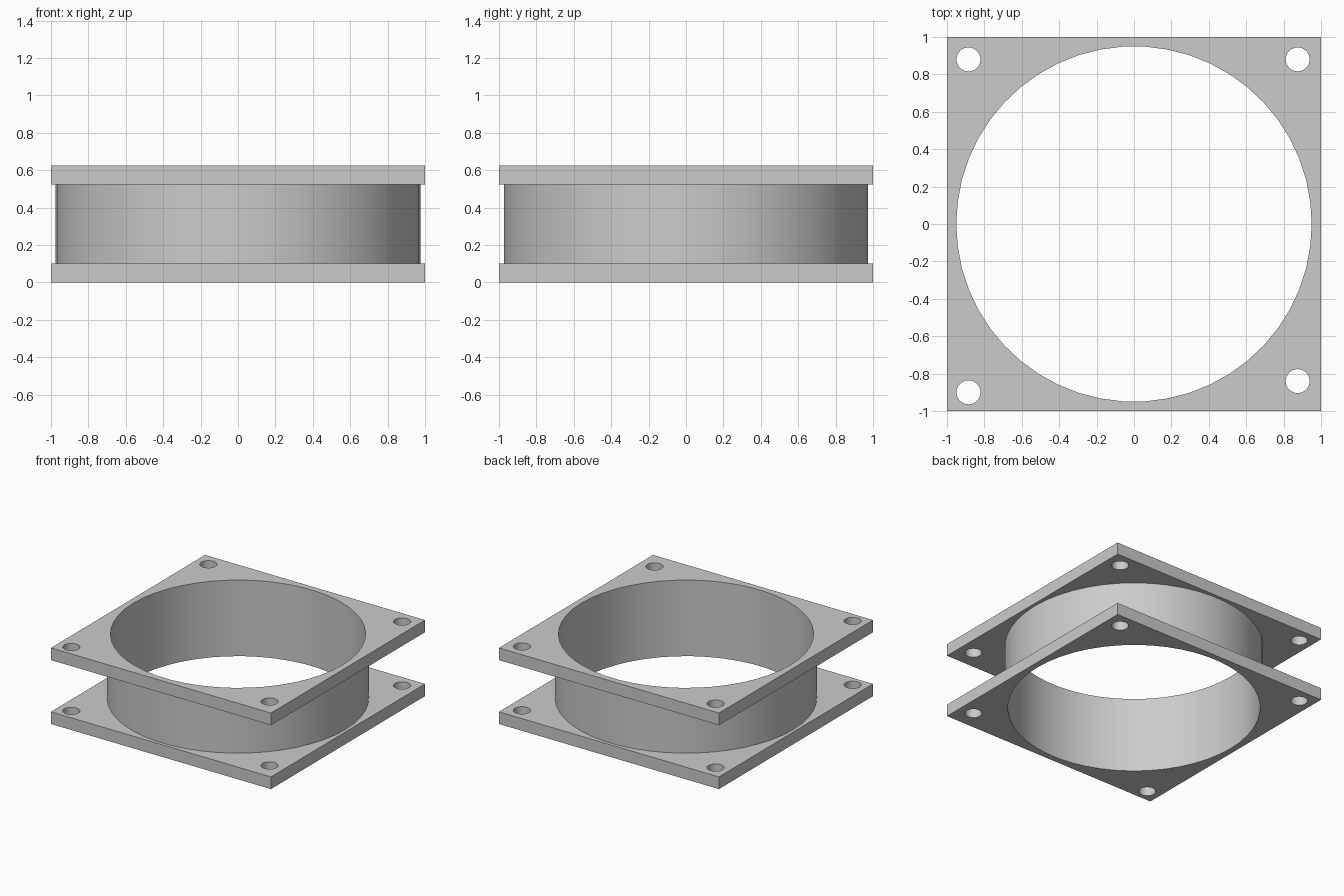
import bpy
import bmesh
from math import cos, sin, tau, radians

cube = bpy.data.objects.get("Cube")
if cube:
    bpy.data.objects.remove(cube, do_unlink=True)

HEIGHT, PLATE = 0.625, 0.1
BORE, TUBE = 0.95, 0.975
BOLT = 0.064
BOLT_CENTRES = [(-0.885, 0.88), (0.875, 0.88), (0.875, -0.84), (-0.885, -0.9)]

grey = bpy.data.materials.new("light grey")
grey.use_nodes = True
grey.diffuse_color = (0.6, 0.6, 0.6, 1)
grey.node_tree.nodes["Principled BSDF"].inputs["Base Color"].default_value = grey.diffuse_color


def circle(radius, segments, centre=(0, 0)):
    return [(centre[0] + radius * cos(tau * i / segments),
             centre[1] + radius * sin(tau * i / segments)) for i in range(segments)]


def extruded(name, outlines, bottom, top):
    """Fill nested outlines (inner ones become holes) and extrude between two heights."""
    curve = bpy.data.curves.new(name + "_profile", "CURVE")
    curve.dimensions = "2D"
    curve.fill_mode = "BOTH"
    curve.extrude = (top - bottom) / 2
    for points in outlines:
        spline = curve.splines.new("POLY")
        spline.points.add(len(points) - 1)
        for target, (x, y) in zip(spline.points, points):
            target.co = (x, y, 0, 1)
        spline.use_cyclic_u = True
    profile = bpy.data.objects.new(name + "_profile", curve)
    bpy.context.collection.objects.link(profile)
    graph = bpy.context.evaluated_depsgraph_get()
    mesh = bpy.data.meshes.new_from_object(profile.evaluated_get(graph))
    bpy.data.objects.remove(profile, do_unlink=True)
    bpy.data.curves.remove(curve)

    # Weld the caps to the walls
    bm = bmesh.new()
    bm.from_mesh(mesh)
    bmesh.ops.remove_doubles(bm, verts=bm.verts, dist=0.0001)
    bmesh.ops.recalc_face_normals(bm, faces=bm.faces)
    bmesh.ops.translate(bm, verts=bm.verts, vec=(0, 0, (bottom + top) / 2))
    bm.to_mesh(mesh)
    bm.free()

    mesh.name = name
    mesh.materials.clear()
    mesh.materials.append(grey)
    obj = bpy.data.objects.new(name, mesh)
    bpy.context.collection.objects.link(obj)
    bpy.ops.object.select_all(action="DESELECT")
    obj.select_set(True)
    bpy.context.view_layer.objects.active = obj
    bpy.ops.object.shade_smooth_by_angle(angle=radians(30))
    return obj


# Square flanges with a large bore and four bolt holes
square = [(-1, -1), (1, -1), (1, 1), (-1, 1)]
bore = circle(BORE, 50)
flange = [square, bore] + [circle(BOLT, 32, c) for c in BOLT_CENTRES]
extruded("bottom_flange", flange, 0, PLATE)
extruded("top_flange", flange, HEIGHT - PLATE, HEIGHT)

# Thin round duct joining the flanges
extruded("duct_tube", [circle(TUBE, 50), bore], PLATE, HEIGHT - PLATE)
